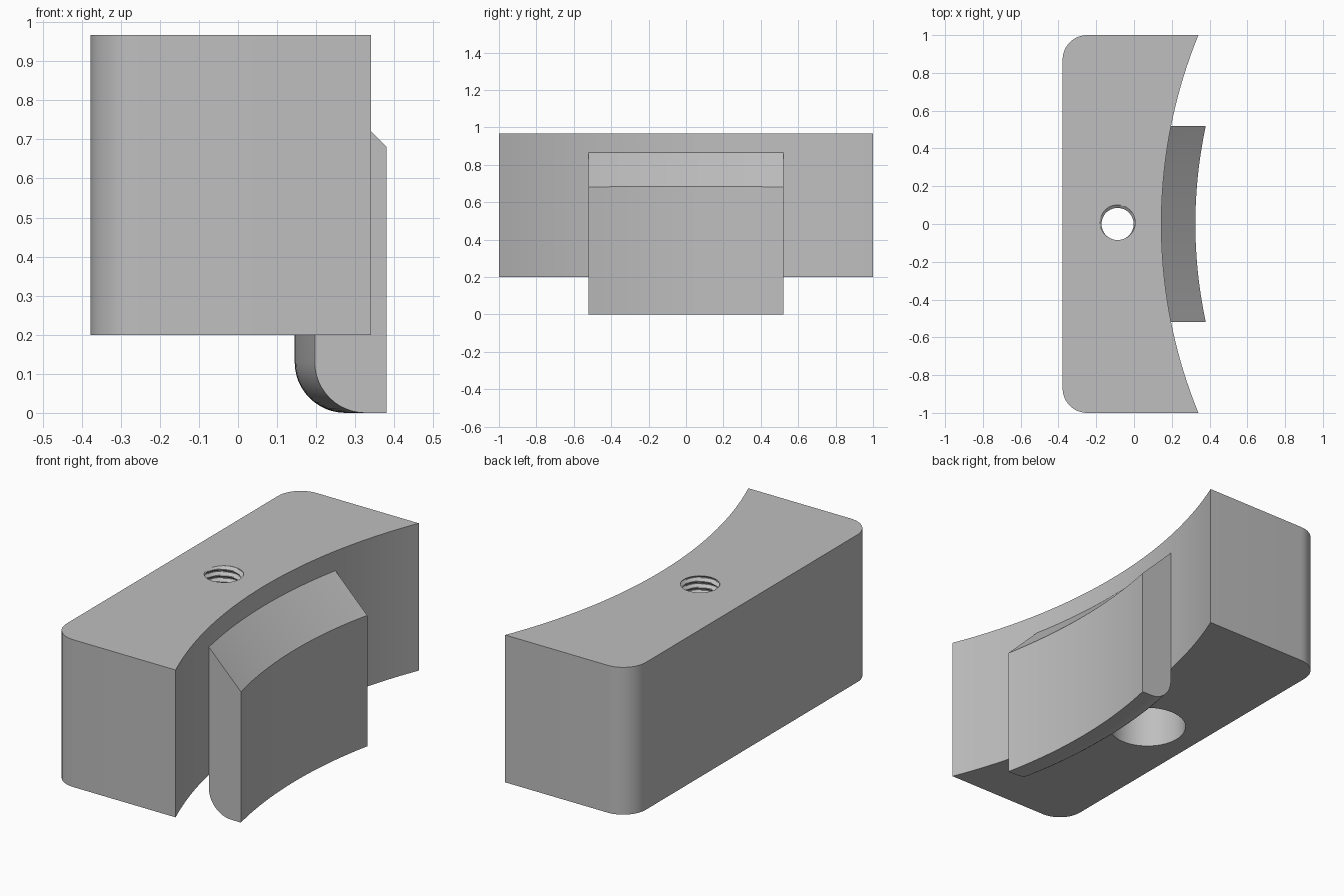
import bpy, bmesh, math

if "Cube" in bpy.data.objects:
    bpy.data.objects.remove(bpy.data.objects["Cube"])

BOTTOM, TOP = 0.2, 0.967
WALL_MID, WALL_R = 0.145, 2.65      # concave wall of the block
PAD_MID, PAD_R = 0.325, 2.47        # concentric outer face of the jaw
HOLE_X = -0.087

grey = bpy.data.materials.new("plain grey")
grey.diffuse_color = (0.52, 0.52, 0.52, 1)
grey.use_nodes = True
grey.node_tree.nodes["Principled BSDF"].inputs["Base Color"].default_value = grey.diffuse_color


def arc_x(mid, radius, y):
    return mid + radius - math.sqrt(radius * radius - y * y)


def loft(name, rings):
    """Solid skinned through equal closed rings, capped at both ends."""
    bm = bmesh.new()
    rows = [[bm.verts.new(p) for p in ring] for ring in rings]
    n = len(rows[0])
    for a, b in zip(rows, rows[1:]):
        for i in range(n):
            j = (i + 1) % n
            bm.faces.new((a[i], a[j], b[j], b[i]))
    bm.faces.new(rows[0])
    bm.faces.new(rows[-1])
    bmesh.ops.recalc_face_normals(bm, faces=bm.faces)
    mesh = bpy.data.meshes.new(name)
    bm.to_mesh(mesh)
    bm.free()
    mesh.materials.append(grey)
    obj = bpy.data.objects.new(name, mesh)
    bpy.context.collection.objects.link(obj)
    return obj


def combine(target, other, operation):
    mod = target.modifiers.new(operation, 'BOOLEAN')
    mod.operation, mod.object, mod.solver = operation, other, 'EXACT'
    bpy.context.view_layer.objects.active = target
    bpy.ops.object.modifier_apply(modifier=mod.name)
    bpy.data.objects.remove(other)


def circle(radius, z, n=64):
    return [(HOLE_X + radius * math.cos(2 * math.pi * i / n),
             radius * math.sin(2 * math.pi * i / n), z) for i in range(n)]


# Block: concave right side, two rounded corners on the left
outline = []
for i in range(49):
    y = -1 + i / 24
    outline.append((arc_x(WALL_MID, WALL_R, y), y))
r = 0.13
for cy, start in ((1 - r, 90), (-1 + r, 180)):
    for i in range(13):
        a = math.radians(start + 7.5 * i)
        outline.append((-0.378 + r + r * math.cos(a), cy + r * math.sin(a)))
block = loft("clamp_block", [[(x, y, z) for x, y in outline] for z in (BOTTOM, TOP)])

# Jaw: curved pad with a rounded lower inner edge and sloped top
rings = []
for i in range(33):
    y = 0.52 * (-1 + i / 16)
    xi, xo = arc_x(WALL_MID, WALL_R, y), arc_x(PAD_MID, PAD_R, y)
    prof = [(xi - 0.03, 0.865), (xi - 0.03, BOTTOM), (xi, BOTTOM)]
    for k in range(13):
        a = math.radians(180 + 7.5 * k)
        prof.append((xi + r + r * math.cos(a), r + r * math.sin(a)))
    prof += [(xo, 0), (xo, 0.865 - (xo - xi)), (xi, 0.865)]
    rings.append([(x, y, z) for x, z in prof])
combine(block, loft("jaw", rings), 'UNION')

# Wide plain bore from below
BORE_TOP = 0.6
combine(block, loft("bore_cutter", [circle(0.19, BOTTOM - 0.1), circle(0.19, BORE_TOP)]),
        'DIFFERENCE')

# Helical threaded hole through the top
PITCH, N = 0.0325, 48
rings = []
for k in range(int((TOP - BORE_TOP + 0.08) / PITCH * 8)):
    z = BORE_TOP - 0.04 + k * PITCH / 8
    ring = []
    for i in range(N):
        phase = (z / PITCH - i / N) % 1
        rad = 0.085 + 0.016 * min(1, max(0, 1.25 - abs(phase - 0.5) * 3))
        a = 2 * math.pi * i / N
        ring.append((HOLE_X + rad * math.cos(a), rad * math.sin(a), z))
    rings.append(ring)
combine(block, loft("thread_cutter", rings), 'DIFFERENCE')

bpy.ops.object.select_all(action='DESELECT')
block.select_set(True)
bpy.context.view_layer.objects.active = block
bpy.ops.object.shade_smooth_by_angle(angle=math.radians(25))
